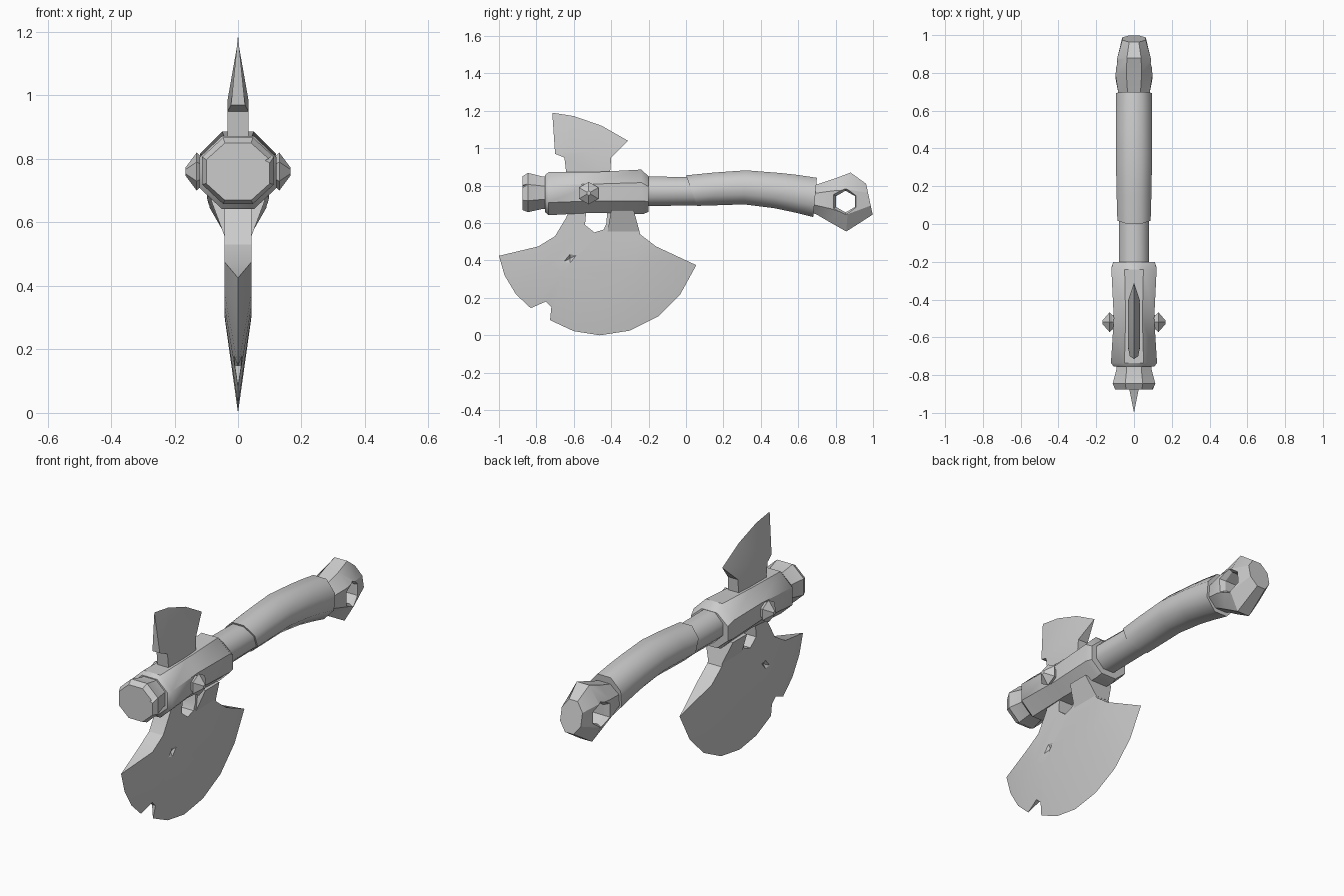
import bpy, bmesh
from math import sin, cos, pi, radians
from mathutils import Vector

if "Cube" in bpy.data.objects:
    bpy.data.objects.remove(bpy.data.objects["Cube"])


def finish(name, verts, faces, angle=50):
    me = bpy.data.meshes.new(name)
    me.from_pydata(verts, [], faces)
    bm = bmesh.new()
    bm.from_mesh(me)
    bmesh.ops.recalc_face_normals(bm, faces=bm.faces)
    bm.to_mesh(me)
    bm.free()
    ob = bpy.data.objects.new(name, me)
    bpy.context.collection.objects.link(ob)
    smooth(ob, angle)
    return ob


def select(ob):
    bpy.ops.object.select_all(action='DESELECT')
    ob.select_set(True)
    bpy.context.view_layer.objects.active = ob


def smooth(ob, angle):
    select(ob)
    bpy.ops.object.shade_smooth_by_angle(angle=radians(angle))


def skin(name, rings, angle=50):
    """Closed skin over a row of equal-sized rings."""
    n = len(rings[0])
    verts = [p for r in rings for p in r]
    faces = [(k * n + i, k * n + (i + 1) % n, (k + 1) * n + (i + 1) % n, (k + 1) * n + i)
             for k in range(len(rings) - 1) for i in range(n)]
    faces += [tuple(range(n)), tuple(range(len(verts) - n, len(verts)))]
    return finish(name, verts, faces, angle)


def shaft(name, sections, angle=50):
    """Octagonal bar; each section is (top y, top z, bottom y, bottom z, half width)."""
    rings = []
    for ty, tz, by, bz, hx in sections:
        mid = Vector((0, (ty + by) / 2, (tz + bz) / 2))
        up = Vector((0, (ty - by) / 2, (tz - bz) / 2))
        c = cos(pi / 8)
        rings.append([mid + Vector((hx * cos(a) / c, 0, 0)) + up * (sin(a) / c)
                      for a in (pi / 8 + i * pi / 4 for i in range(8))])
    return skin(name, rings, angle)


def hex_peg(name, y, z, steps):
    """Six-sided solid along x from (x, radius) steps."""
    return skin(name, [[(x, y + r * sin(i * pi / 3), z + r * cos(i * pi / 3))
                        for i in range(6)] for x, r in steps], 20)


def carve(ob, cutter, angle=50):
    cutter.hide_render = True
    m = ob.modifiers.new("cut", 'BOOLEAN')
    m.operation, m.object, m.solver = 'DIFFERENCE', cutter, 'EXACT'
    select(ob)
    # keep the cut first in the stack so shading is evaluated after it
    bpy.ops.object.modifier_move_to_index(modifier="cut", index=0)
    bpy.ops.object.modifier_apply(modifier="cut")
    bpy.data.objects.remove(cutter)
    smooth(ob, angle)


def dent(ob, loc, size, angle=50):
    x, y, z = loc
    a, b, c = size
    v = [(x + a, y, z), (x - a, y, z), (x, y + b, z + b * .5), (x, y - b, z - b * .5),
         (x, y, z + c), (x, y, z - c)]
    f = [(i, j, k) for i in (0, 1) for j in (2, 3) for k in (4, 5)]
    carve(ob, finish("dent_cutter", v, f), angle)


def blade(name, ridge, base, edge):
    """Plate with (y, z, half thickness) outline, tapering from ridge to a sharp edge."""
    loop = ridge + base
    n, m = len(loop), len(ridge)
    verts = [(s * t, y, z) for s in (1, -1) for y, z, t in loop] + [(0, y, z) for y, z in edge]
    faces = [tuple(range(n)), tuple(range(n, 2 * n))]
    for i in range(m - 1, n):
        j = (i + 1) % n
        faces.append((i, j, j + n, i + n))
    for i in range(m - 1):
        e = 2 * n + i
        faces += [(i, i + 1, e + 1, e), (i + n, i + n + 1, e + 1, e)]
    faces += [(0, n, 2 * n), (m - 1, m - 1 + n, 2 * n + m - 1)]
    return finish(name, verts, faces, 25)


# Handle neck and curved grip
shaft("handle_neck", [(-.25, .85, -.25, .69, .08), (.06, .845, .08, .695, .08)])
shaft("grip", [(0, .855, .06, .692, .088), (.15, .87, .16, .695, .092),
               (.32, .882, .31, .70, .095), (.5, .868, .47, .68, .095),
               (.60, .857, .58, .657, .095), (.70, .842, .68, .632, .095)])

# Pommel with a chamfered hexagonal hole
pommel = shaft("pommel", [(.68, .80, .66, .66, .08), (.71, .81, .70, .645, .085),
                          (.80, .84, .76, .61, .098), (.88, .87, .857, .555, .09),
                          (.963, .81, .998, .645, .062)], 30)
carve(pommel, hex_peg("hole_cutter", .853, .715,
                      [(-.13, .095), (-.07, .058), (.07, .058), (.13, .095)]), 30)

# Head socket and front cap
shaft("head_socket", [(-.755, .855, -.755, .66, .108), (-.735, .872, -.735, .642, .122),
                      (-.5, .872, -.5, .655, .107), (-.24, .886, -.23, .648, .12),
                      (-.2, .85, -.2, .66, .11)], 40)
cap = shaft("front_cap", [(-.74, .85, -.74, .675, .093), (-.77, .85, -.77, .675, .093),
                          (-.845, .868, -.845, .658, .113), (-.875, .85, -.875, .67, .1)], 30)
dent(cap, (.115, -.875, .795), (.03, .04, .015), 30)

# Side studs
for s, side in ((1, "right"), (-1, "left")):
    hex_peg("stud_" + side, -.52, .76, [(s * .09, .04), (s * .115, .045),
                                        (s * .13, .06), (s * .166, .012)])

# Upper blade
blade("upper_blade",
      [(-.70, .97, .022), (-.64, .985, .033), (-.52, .985, .033), (-.40, .95, .03)],
      [(-.41, .82, .033), (-.635, .82, .033), (-.65, .95, .033)],
      [(-.715, 1.19), (-.60, 1.172), (-.45, 1.12), (-.31, 1.04)])

# Main blade: full thickness inside an elliptical ridge, open gap under the socket
T = .042
edge = [(-1, .425), (-.97, .32), (-.91, .22), (-.83, .145), (-.725, .08), (-.6, .022),
        (-.46, 0), (-.3, .025), (-.15, .10), (-.03, .22), (.055, .375)]
ridge = [(-.475 - .315 * cos(i * pi / 10), .475 - .175 * sin(i * pi / 10), T) for i in range(11)]
base = [(-.245, .54, T), (-.29, .70, T), (-.42, .70, T), (-.425, .60, T), (-.44, .565, T),
        (-.49, .55, T), (-.54, .59, T), (-.53, .70, T), (-.615, .70, T), (-.64, .63, T),
        (-.70, .53, T)]
main = blade("main_blade", ridge, base, edge)

# Battle notch and dents
notch = [(-.83, .145), (-.75, .18), (-.72, .15), (-.727, .08), (-.735, .02), (-.86, .10)]
carve(main, skin("notch_cutter", [[(x, y, z) for y, z in notch] for x in (-.1, .1)]), 25)
for s in (1, -1):
    dent(main, (s * .043, -.62, .41), (.015, .035, .025), 25)

# Flared brace behind the gap
skin("socket_brace", [[(h, y0, z), (h, y1, z + .0), (-h, y1, z), (-h, y0, z)]
                      for h, y0, y1, z in ((.04, -.42, -.247, .55), (.085, -.40, -.28, .67))], 20)
